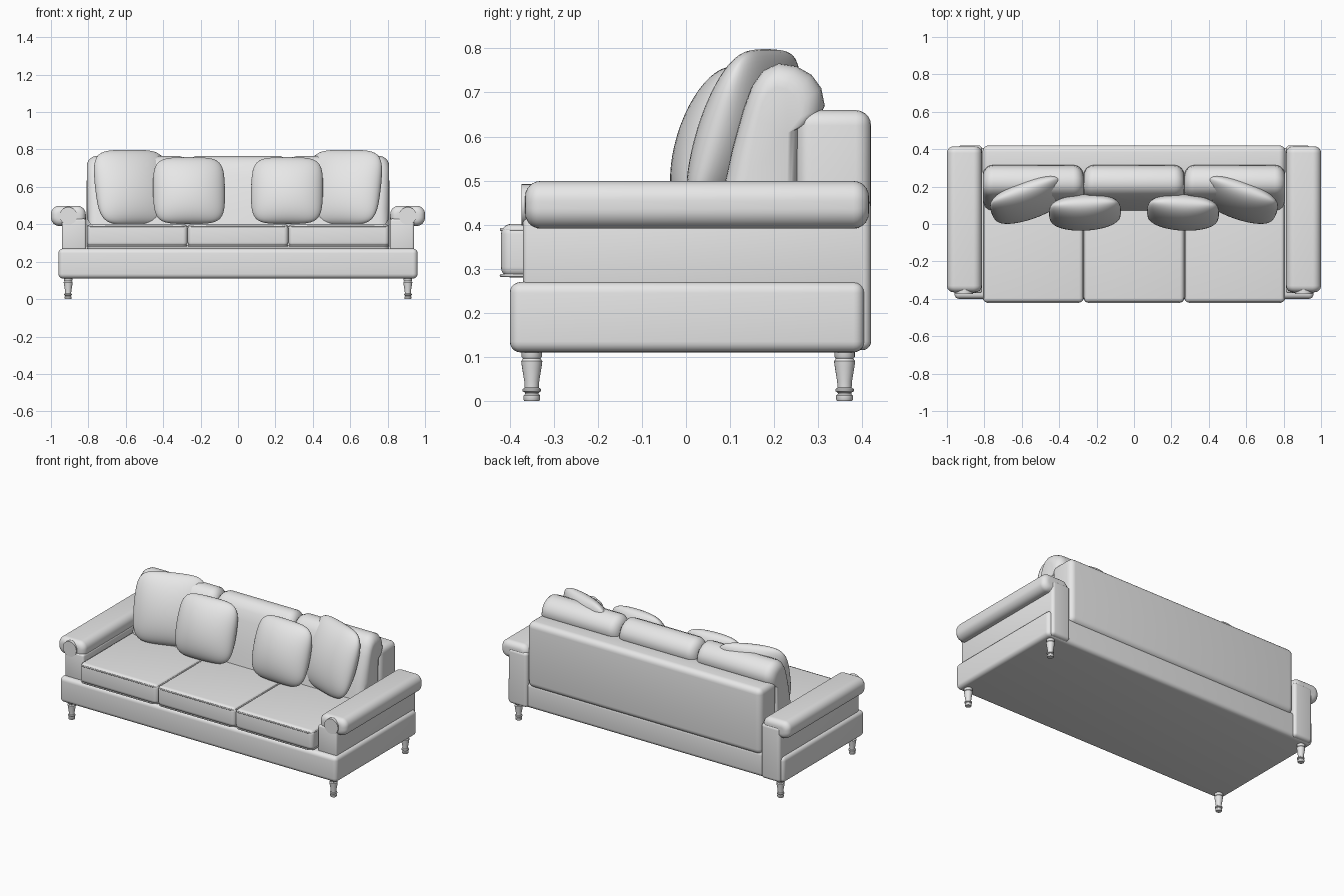
import bpy, bmesh, math
from mathutils import Matrix, Vector

if "Cube" in bpy.data.objects:
    bpy.data.objects.remove(bpy.data.objects["Cube"])

fabric = bpy.data.materials.new("grey_fabric")
fabric.diffuse_color = (0.8, 0.8, 0.8, 1)
fabric.use_nodes = True
fabric.node_tree.nodes["Principled BSDF"].inputs["Base Color"].default_value = fabric.diffuse_color


def finish(name, bm, angle=40):
    """Turn a bmesh into a smooth-shaded object."""
    bmesh.ops.recalc_face_normals(bm, faces=bm.faces)
    me = bpy.data.meshes.new(name)
    bm.to_mesh(me)
    bm.free()
    ob = bpy.data.objects.new(name, me)
    bpy.context.collection.objects.link(ob)
    me.materials.append(fabric)
    bpy.ops.object.select_all(action='DESELECT')
    ob.select_set(True)
    bpy.context.view_layer.objects.active = ob
    bpy.ops.object.shade_smooth_by_angle(angle=math.radians(angle))
    return ob


def soft_box(name, lo, hi, r, seg=5):
    """Box between two corners with rounded edges."""
    lo, hi = Vector(lo), Vector(hi)
    bm = bmesh.new()
    bmesh.ops.create_cube(bm, size=1)
    for v in bm.verts:
        v.co = [(lo[i] + hi[i]) / 2 + v.co[i] * (hi[i] - lo[i]) for i in range(3)]
    bmesh.ops.bevel(bm, geom=bm.edges[:], offset=r, segments=seg,
                    profile=0.5, affect='EDGES')
    return finish(name, bm)


def loft(name, rings):
    """Skin a list of closed rings and cap both ends."""
    bm = bmesh.new()
    vs = [[bm.verts.new(p) for p in ring] for ring in rings]
    n = len(rings[0])
    for a, b in zip(vs, vs[1:]):
        for i in range(n):
            bm.faces.new((a[i], a[(i + 1) % n], b[(i + 1) % n], b[i]))
    bm.faces.new(vs[0])
    bm.faces.new(vs[-1])
    return finish(name, bm)


def rounded_ends(a, b, r, steps=6):
    """Positions along an axis with the inset that rounds off each end."""
    q = [(r * (1 - math.sin(k / steps * math.pi / 2)),
          r * (1 - math.cos(k / steps * math.pi / 2))) for k in range(steps + 1)]
    # first item: inset, second: distance from the end
    return [(a + d, i) for i, d in q] + [(b - d, i) for i, d in reversed(q)]


def rounded_rect(cx, cy, hx, hy, r, n=6):
    pts = []
    for k, (sx, sy) in enumerate(((1, 1), (-1, 1), (-1, -1), (1, -1))):
        for j in range(n + 1):
            t = (k + j / n) * math.pi / 2
            pts.append((cx + sx * (hx - r) + r * math.cos(t),
                        cy + sy * (hy - r) + r * math.sin(t)))
    return pts


def piping(name, x0, x1, y0, y1, z):
    cu = bpy.data.curves.new(name, 'CURVE')
    cu.dimensions = '3D'
    cu.bevel_depth = 0.004
    cu.bevel_resolution = 1
    pts = rounded_rect((x0 + x1) / 2, (y0 + y1) / 2, (x1 - x0) / 2, (y1 - y0) / 2, 0.03)
    sp = cu.splines.new('POLY')
    sp.points.add(len(pts) - 1)
    for p, (x, y) in zip(sp.points, pts):
        p.co = (x, y, z, 1)
    sp.use_cyclic_u = True
    cu.materials.append(fabric)
    bpy.context.collection.objects.link(bpy.data.objects.new(name, cu))


def pillow(name, size, loc, lean, turn, n=24):
    """Stuffed square pillow: two domed grids sharing a seam."""
    w, t, h = size
    m = (Matrix.Translation(loc) @ Matrix.Rotation(math.radians(turn), 4, 'Z')
         @ Matrix.Rotation(math.radians(-lean), 4, 'X'))
    bm = bmesh.new()
    for side in (-1, 1):
        grid = []
        for i in range(n + 1):
            row = []
            for j in range(n + 1):
                u = math.sin((i / n - 0.5) * math.pi)
                v = math.sin((j / n - 0.5) * math.pi)
                x = u * math.sqrt(1 - 0.22 * v ** 6) * (1 - 0.05 * v * v)
                z = v * math.sqrt(1 - 0.22 * u ** 6) * (1 - 0.03 * u * u)
                d = max(0, (1 - u * u) * (1 - v * v)) ** 0.5
                row.append(bm.verts.new(m @ Vector((x * w / 2, side * d * t / 2, z * h / 2))))
            grid.append(row)
        for i in range(n):
            for j in range(n):
                bm.faces.new((grid[i][j], grid[i + 1][j], grid[i + 1][j + 1], grid[i][j + 1]))
    bmesh.ops.remove_doubles(bm, verts=bm.verts, dist=0.0002)
    return finish(name, bm, 80)


# Base and back frame
soft_box("base", (-0.96, -0.40, 0.11), (0.96, 0.405, 0.27), 0.025)
soft_box("back_frame", (-0.81, 0.25, 0.25), (0.81, 0.42, 0.66), 0.035)

# Seat cushions with piping, and back cushions
back_profile = [(0.07, 0.39), (0.085, 0.48), (0.105, 0.57), (0.13, 0.66), (0.15, 0.715),
                (0.175, 0.75), (0.21, 0.766), (0.25, 0.76), (0.285, 0.74), (0.307, 0.71),
                (0.315, 0.67), (0.30, 0.64), (0.26, 0.62), (0.255, 0.39)]
cy, cz = 0.20, 0.58
for k, side in enumerate(("left", "middle", "right")):
    x0, x1 = -0.808 + k * 0.539, -0.27 + k * 0.539
    soft_box("seat_cushion_" + side, (x0, -0.42, 0.28), (x1, 0.26, 0.402), 0.024)
    for level, z in (("upper", 0.389), ("lower", 0.285)):
        piping(f"seat_piping_{level}_{side}", x0 + 0.004, x1 - 0.004, -0.419, 0.25, z)
    loft("back_cushion_" + side,
         [[(x, cy + (y - cy) * (1 - i / 0.115), cz + (z - cz) * (1 - i / 0.19))
           for y, z in back_profile] for x, i in rounded_ends(x0, x1, 0.055)])

# Arms: panel, rear post, rolled top and round front cap
for side, s in (("left", -1), ("right", 1)):
    xs = sorted((s * 0.812, s * 0.942))
    soft_box("arm_panel_" + side, (xs[0], -0.37, 0.25), (xs[1], 0.41, 0.43), 0.012, 3)
    soft_box("arm_rear_post_" + side, (xs[0], 0.33, 0.115), (xs[1], 0.42, 0.46), 0.02)
    loft("arm_roll_" + side,
         [[(x, y, z) for x, z in rounded_rect(s * 0.907, 0.445, 0.093 - i, 0.054 - i,
                                              0.045 - i * 0.8, 8)]
          for y, i in rounded_ends(-0.365, 0.415, 0.035)])
    bm = bmesh.new()
    bmesh.ops.create_cone(bm, cap_ends=True, segments=32, radius1=0.047, radius2=0.047,
                          depth=0.03, matrix=Matrix.Translation((s * 0.907, -0.358, 0.445))
                          @ Matrix.Rotation(math.pi / 2, 4, 'X'))
    finish("arm_cap_" + side, bm)

# Turned legs
leg_profile = [(0.017, 0.0), (0.019, 0.003), (0.019, 0.012), (0.015, 0.016), (0.016, 0.019),
               (0.021, 0.022), (0.021, 0.027), (0.016, 0.03), (0.017, 0.045), (0.022, 0.075),
               (0.024, 0.09), (0.02, 0.096), (0.023, 0.1), (0.023, 0.115)]
for sx, xn in ((-1, "left"), (1, "right")):
    for y, yn in ((-0.35, "front"), (0.36, "back")):
        loft(f"leg_{yn}_{xn}",
             [[(sx * 0.908 + r * math.cos(a * math.pi / 12),
                y + r * math.sin(a * math.pi / 12), z) for a in range(24)]
              for r, z in leg_profile])

# Scatter pillows
for s, side in ((-1, "left"), (1, "right")):
    pillow("outer_pillow_" + side, (0.425, 0.17, 0.42), (s * 0.562, 0.13, 0.597), 18, -s * 20)
    pillow("inner_pillow_" + side, (0.385, 0.17, 0.37), (s * 0.262, 0.062, 0.58), 17, -s * 3)
